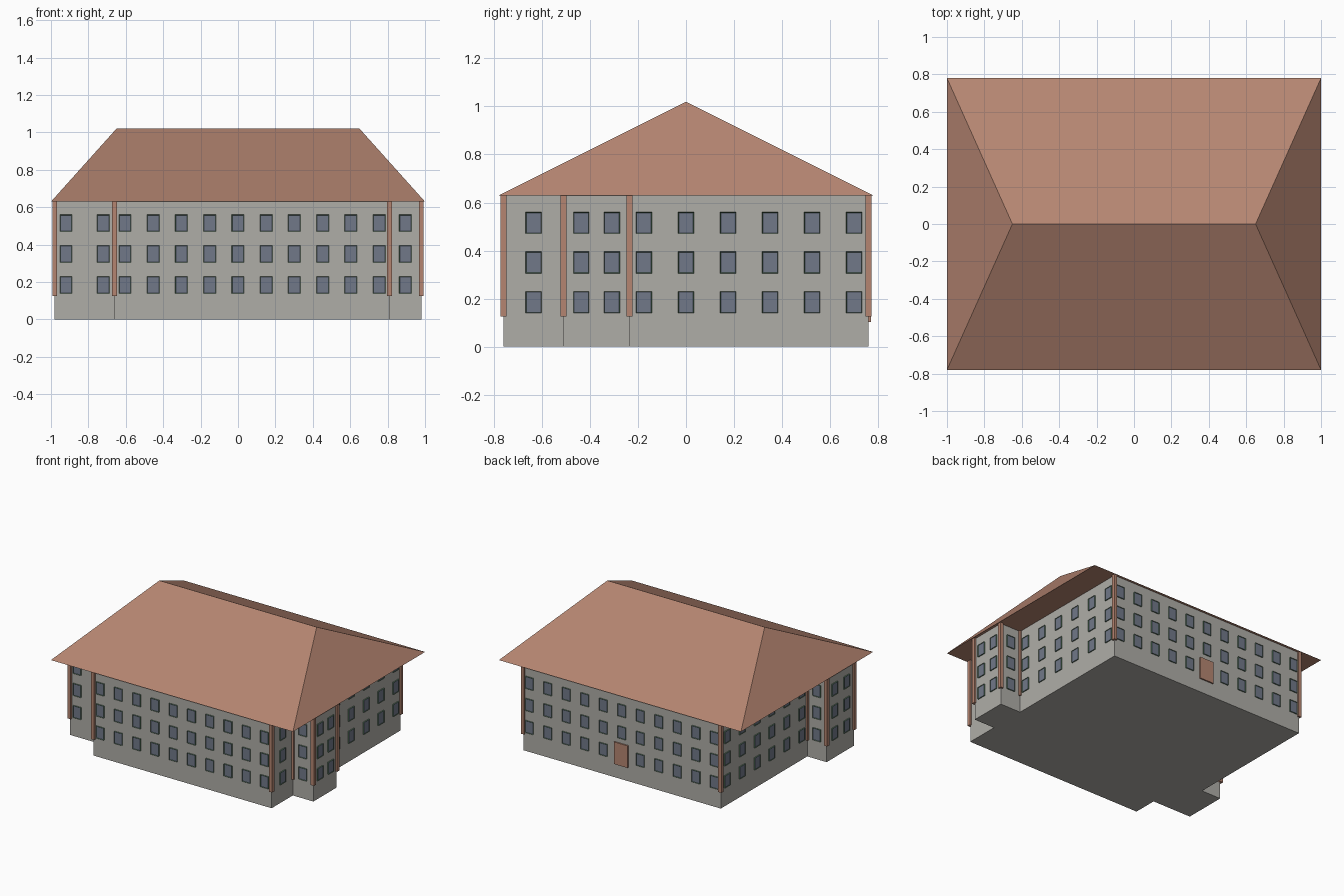
import bpy, bmesh
from mathutils import Vector, Matrix

cube = bpy.data.objects.get("Cube")
if cube:
    bpy.data.objects.remove(cube)


def material(name, rgb):
    m = bpy.data.materials.new(name)
    m.use_nodes = True
    m.diffuse_color = (*rgb, 1)
    m.node_tree.nodes["Principled BSDF"].inputs["Base Color"].default_value = (*rgb, 1)
    return m


PLASTER = material("grey plaster", (0.43, 0.42, 0.39))
TERRACOTTA = material("terracotta", (0.46, 0.235, 0.165))
GLASS = material("blue grey glass", (0.165, 0.19, 0.25))
FRAME = material("green frame", (0.13, 0.26, 0.16))


def finish(bm, name, *mats):
    bmesh.ops.recalc_face_normals(bm, faces=bm.faces)
    mesh = bpy.data.meshes.new(name)
    bm.to_mesh(mesh)
    bm.free()
    for m in mats:
        mesh.materials.append(m)
    ob = bpy.data.objects.new(name, mesh)
    bpy.context.collection.objects.link(ob)
    return ob


def box(bm, centre, size):
    mat = Matrix.Translation(centre) @ Matrix.Diagonal((*size, 1))
    verts = bmesh.ops.create_cube(bm, size=1, matrix=mat)["verts"]
    return {f for v in verts for f in v.link_faces}


EAVES = 0.63
TRIM_FOOT = 0.125

# Footprint, counter-clockwise from the front right corner of the main block
FOOTPRINT = [(0.81, -0.76), (0.81, -0.51), (0.98, -0.51), (0.98, -0.235),
             (0.81, -0.235), (0.81, 0.76), (-0.82, 0.76), (-0.82, -0.26),
             (-0.98, -0.26), (-0.98, -0.58), (-0.66, -0.58), (-0.66, -0.76)]

# Walls
bm = bmesh.new()
base = bm.faces.new([bm.verts.new((x, y, 0)) for x, y in FOOTPRINT])
top = bmesh.ops.extrude_face_region(bm, geom=[base])["geom"]
for v in top:
    if isinstance(v, bmesh.types.BMVert):
        v.co.z = EAVES
finish(bm, "walls", PLASTER)

# Corner trims
bm = bmesh.new()
for x, y in FOOTPRINT:
    box(bm, (x, y, (EAVES + TRIM_FOOT) / 2), (0.026, 0.026, EAVES - TRIM_FOOT))
finish(bm, "corner_trims", TERRACOTTA)

# Hipped roof
bm = bmesh.new()
eave = [bm.verts.new((x, y, EAVES)) for x, y in ((-1, -0.78), (1, -0.78), (1, 0.78), (-1, 0.78))]
ridge = [bm.verts.new((x, 0, 1.02)) for x in (-0.65, 0.65)]
a, b, c, d = eave
l, r = ridge
for face in (eave, (a, b, r, l), (b, c, r), (c, d, l, r), (d, a, l)):
    bm.faces.new(face)
finish(bm, "roof", TERRACOTTA)

# Windows: count and spacing for each wall, in footprint order
ROWS = [(1, 0), (1, 0), (2, 0.128), (1, 0), (6, 0.175), (11, 0.153),
        (6, 0.175), (1, 0), (2, 0.14), (2, 0.2), (1, 0), (10, 0.151)]
FLOORS = (0.185, 0.35, 0.515)
DEPTH = 0.008


def window(bm, x, y, z, normal):
    along = Vector((abs(normal.y), abs(normal.x), 0))
    size = along * 0.066 + Vector([abs(n) * DEPTH * 2 for n in normal]) + Vector((0, 0, 0.09))
    faces = box(bm, (x, y, z), size)
    for f in faces:
        f.normal_update()
    pane = max(faces, key=lambda f: f.normal.dot(normal))
    bmesh.ops.inset_region(bm, faces=[pane], thickness=0.004, depth=-0.003)
    pane.material_index = 1


bm = bmesh.new()
for i, (count, step) in enumerate(ROWS):
    start = Vector(FOOTPRINT[i])
    end = Vector(FOOTPRINT[(i + 1) % len(FOOTPRINT)])
    run = (end - start).normalized()
    normal = Vector((run.y, -run.x, 0))
    for k in range(count):
        p = (start + end) / 2 + run * (k - (count - 1) / 2) * step
        for z in FLOORS:
            # The back door takes the place of the middle ground floor window
            if not (count == 11 and k == 5 and z == FLOORS[0]):
                window(bm, p.x, p.y, z, normal)
finish(bm, "windows", FRAME, GLASS)

# Back door
bm = bmesh.new()
box(bm, (0, 0.76, 0.185), (0.115, 0.02, 0.165))
finish(bm, "back_door", TERRACOTTA)
